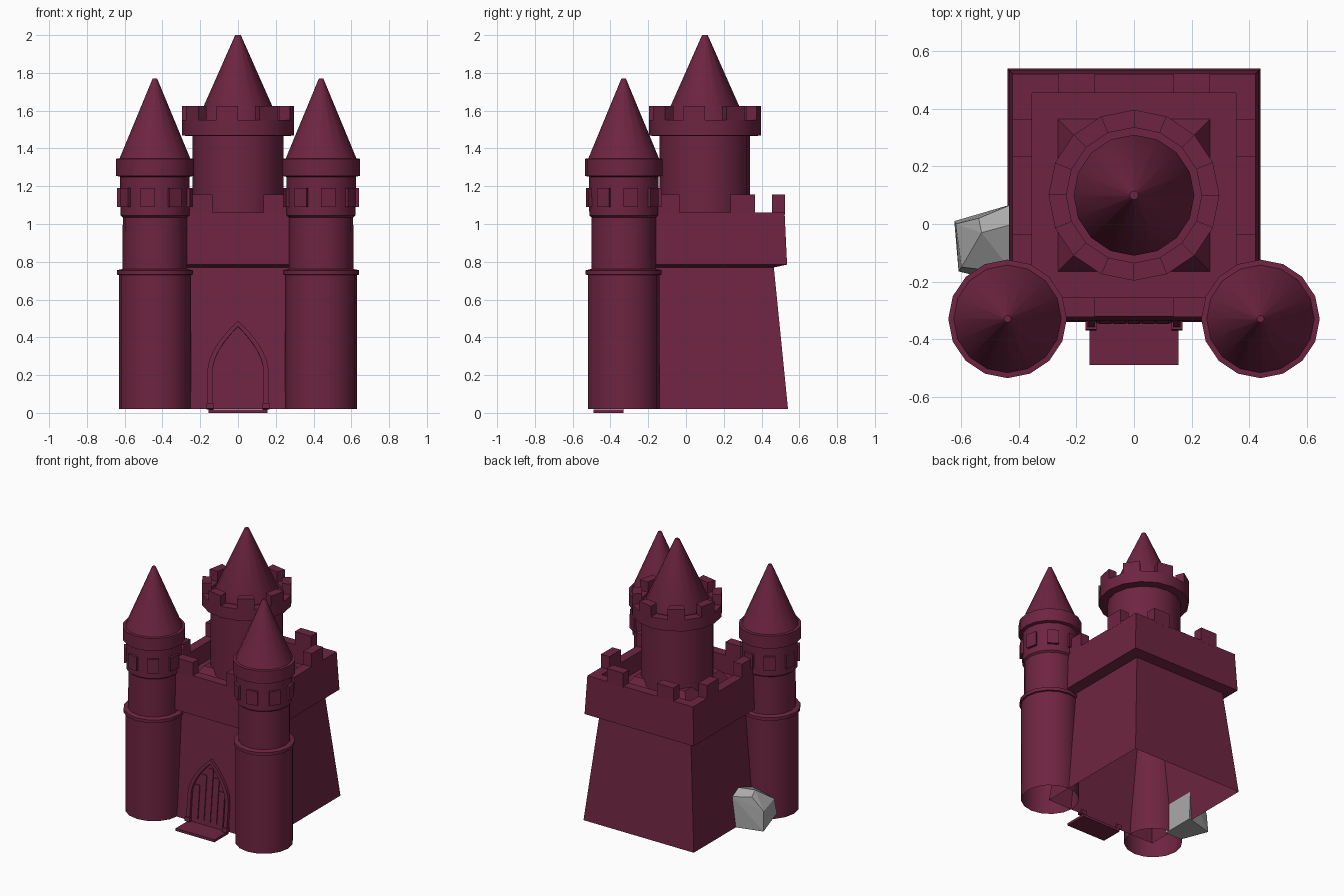
import bpy, bmesh, math
from mathutils import Vector

if "Cube" in bpy.data.objects:
    bpy.data.objects.remove(bpy.data.objects["Cube"])


def material(name, rgb):
    m = bpy.data.materials.new(name)
    m.use_nodes = True
    m.diffuse_color = (*rgb, 1)
    m.node_tree.nodes["Principled BSDF"].inputs["Base Color"].default_value = (*rgb, 1)
    return m


MAROON = material("maroon stone", (0.155, 0.018, 0.052))
GREY = material("grey rock", (0.4, 0.4, 0.4))


def finish(bm, name, mat=MAROON, loc=(0, 0, 0), smooth=False):
    me = bpy.data.meshes.new(name)
    bm.to_mesh(me)
    bm.free()
    me.materials.append(mat)
    ob = bpy.data.objects.new(name, me)
    ob.location = loc
    bpy.context.collection.objects.link(ob)
    if smooth:
        bpy.ops.object.select_all(action="DESELECT")
        ob.select_set(True)
        bpy.context.view_layer.objects.active = ob
        bpy.ops.object.shade_smooth_by_angle(angle=math.radians(30))
    return ob


def lathe(name, profile, loc, sides=16, smooth=True):
    """Revolve (radius, z) points, leave the bottom open and cap the top.
    With four sides the radius is the half width of the square."""
    bm = bmesh.new()
    turn, grow = (math.pi / 4, math.sqrt(2)) if sides == 4 else (0, 1)
    rings = []
    for r, z in profile:
        angles = [turn + math.tau * i / sides for i in range(sides)]
        rings.append([bm.verts.new((r * grow * math.cos(a), r * grow * math.sin(a), z))
                      for a in angles])
    for low, high in zip(rings, rings[1:]):
        for i in range(sides):
            j = (i + 1) % sides
            bm.faces.new((low[i], low[j], high[j], high[i]))
    bm.faces.new(rings[-1])
    return finish(bm, name, loc=loc, smooth=smooth)


def prism(bm, base, offset):
    """Solid made by moving a flat outline along an offset."""
    a = [bm.verts.new(p) for p in base]
    b = [bm.verts.new(Vector(p) + Vector(offset)) for p in base]
    n = len(a)
    faces = [bm.faces.new(a), bm.faces.new(b[::-1])]
    faces += [bm.faces.new((a[i], b[i], b[(i + 1) % n], a[(i + 1) % n])) for i in range(n)]
    bmesh.ops.recalc_face_normals(bm, faces=faces)


def box(bm, x, y, z):
    prism(bm, [(x[0], y[0], z[0]), (x[1], y[0], z[0]),
               (x[1], y[1], z[0]), (x[0], y[1], z[0])], (0, 0, z[1] - z[0]))


def ring_blocks(name, inner, outer, z, loc, parity):
    """Every other one of sixteen ring segments."""
    bm = bmesh.new()
    for k in range(parity, 16, 2):
        a, b = math.tau * k / 16, math.tau * (k + 1) / 16
        prism(bm, [(r * math.cos(t), r * math.sin(t), z[0])
                   for r, t in ((inner, a), (outer, a), (outer, b), (inner, b))],
              (0, 0, z[1] - z[0]))
    return finish(bm, name, loc=loc)


# Keep: tapered walls, overhanging parapet and sunken roof
CENTRE = (0, 0.10, 0)
lathe("keep_walls", [(0.44, 0.02), (0.365, 0.77), (0.435, 0.785), (0.422, 1.06),
                     (0.355, 1.06), (0.355, 0.93)], CENTRE, sides=4, smooth=False)
bm = bmesh.new()
for s in (-1, 1):
    for t in (-1, 1):
        along = sorted((t * 0.135, t * 0.265))
        across = sorted((s * 0.355, s * 0.423))
        box(bm, along, across, (1.05, 1.155))
        box(bm, across, along, (1.05, 1.155))
finish(bm, "keep_merlons", loc=CENTRE)

# Central tower
lathe("central_tower_plinth", [(0.265, 0.93), (0.2, 1.03)], CENTRE, sides=4, smooth=False)
lathe("central_tower", [(0.24, 0.93), (0.24, 1.465), (0.297, 1.468), (0.297, 1.55),
                        (0.235, 1.55), (0.235, 1.53)], CENTRE)
ring_blocks("central_tower_merlons", 0.235, 0.297, (1.54, 1.625), CENTRE, 1)
lathe("central_roof", [(0.21, 1.53), (0.21, 1.56), (0.015, 2.0)], CENTRE)

# Two front corner towers
for side, s in (("left", 1), ("right", -1)):
    loc = (s * 0.44, -0.33, 0)
    lathe(side + "_tower", [(0.19, 0.02), (0.19, 0.73), (0.201, 0.732), (0.201, 0.755),
                            (0.171, 0.762), (0.17, 1.035), (0.182, 1.045), (0.184, 1.25),
                            (0.206, 1.255), (0.206, 1.345), (0.188, 1.347)], loc)
    lathe(side + "_tower_roof", [(0.188, 1.345), (0.012, 1.77)], loc)
    ring_blocks(side + "_tower_blocks", 0.175, 0.2, (1.09, 1.19), loc, 1 if s < 0 else 0)


# Pointed doorway leaning with the front wall
def arch(w, spring, top, y):
    steps = [i / 8 for i in range(9)]
    right = [(w, y, 0)] + [(w * (1 - t ** 1.8), y, spring + (top - spring) * t) for t in steps]
    return right + [(-x, q, z) for x, q, z in right[-2::-1]]


def lean(ob):
    ob.rotation_euler.x = -math.atan(0.1)
    return ob


DOOR = (0, -0.34, 0.02)
bm = bmesh.new()
outer, inner = arch(0.162, 0.2, 0.468, 0), arch(0.135, 0.2, 0.438, 0)
for i in range(len(outer) - 1):
    prism(bm, [outer[i], outer[i + 1], inner[i + 1], inner[i]], (0, -0.022, 0))
for s in (-1, 1):
    box(bm, sorted((s * 0.13, s * 0.168)), (-0.03, 0.01), (0, 0.03))
lean(finish(bm, "door_frame", loc=DOOR))

bm = bmesh.new()
prism(bm, arch(0.137, 0.2, 0.44, 0), (0, -0.004, 0))
lean(finish(bm, "door_panel", loc=DOOR))

bm = bmesh.new()
for k in range(-2, 3):
    x = k * 0.05
    top = 0.2 + 0.22 * (1 - min(1, (abs(x) + 0.02) / 0.135)) ** (1 / 1.8)
    box(bm, (x - 0.021, x + 0.021), (-0.011, 0), (0.03, top))
lean(finish(bm, "door_planks", loc=DOOR))

bm = bmesh.new()
box(bm, (-0.155, 0.155), (-0.49, -0.33), (0, 0.018))
finish(bm, "door_step", loc=(0, 0, 0))

# Faceted rock against the right wall
bm = bmesh.new()
for p in [(-0.42, 0.065, 0.02), (-0.42, 0.07, 0.24), (-0.625, 0.01, 0.02), (-0.62, 0.0, 0.16),
          (-0.54, 0.02, 0.25), (-0.53, -0.03, 0.28), (-0.42, 0.0, 0.28), (-0.61, -0.165, 0.08),
          (-0.6, -0.15, 0.19), (-0.55, -0.18, 0.02), (-0.42, -0.18, 0.02), (-0.42, -0.17, 0.22)]:
    bm.verts.new(p)
bmesh.ops.convex_hull(bm, input=bm.verts)
finish(bm, "rock", mat=GREY)
